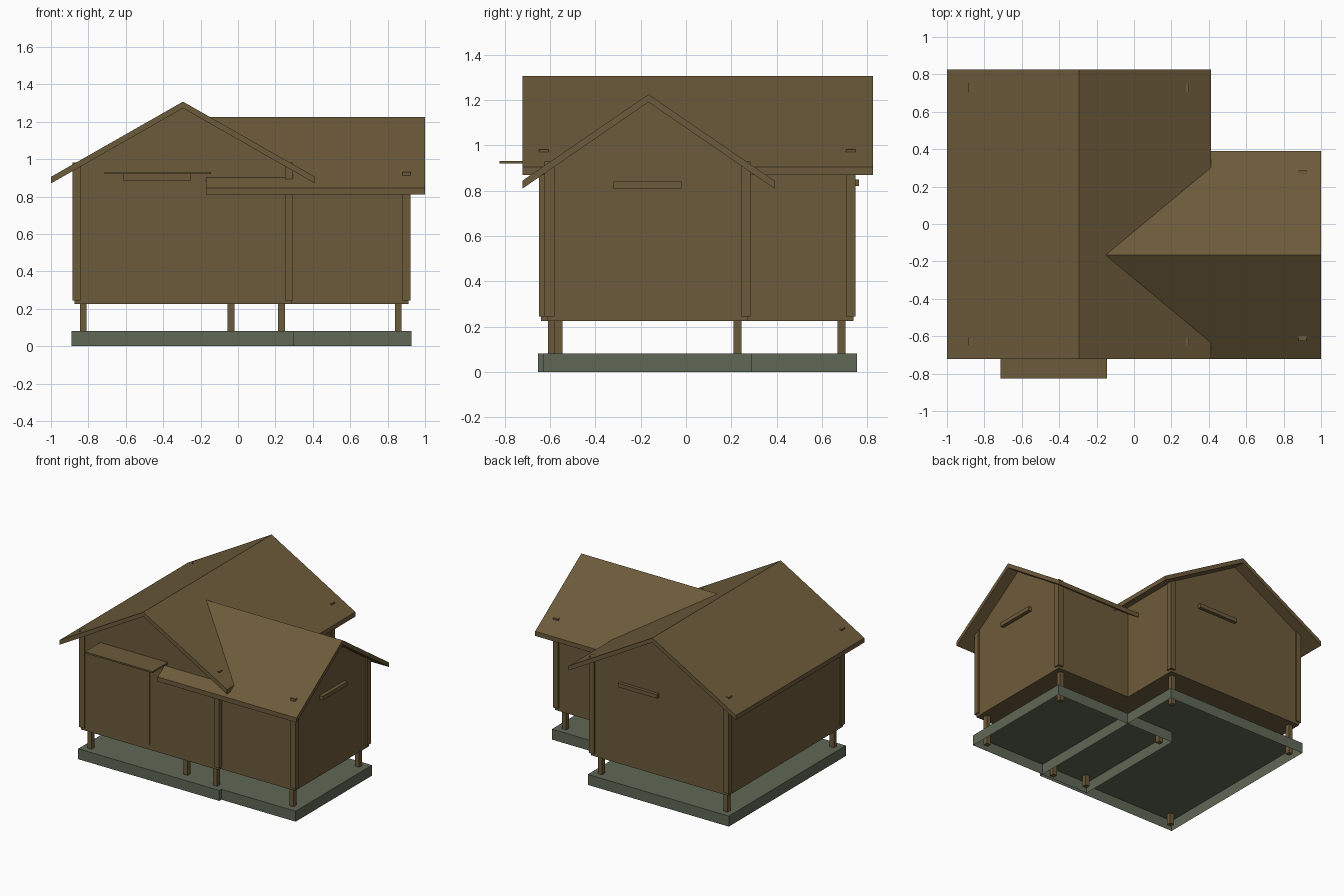
import bpy, bmesh

if "Cube" in bpy.data.objects:
    bpy.data.objects.remove(bpy.data.objects["Cube"], do_unlink=True)


def material(name, rgb):
    m = bpy.data.materials.new(name)
    m.use_nodes = True
    m.diffuse_color = (*rgb, 1)
    m.node_tree.nodes["Principled BSDF"].inputs["Base Color"].default_value = (*rgb, 1)
    return m


wood = material("brown_wood", (0.152, 0.104, 0.043))
stone = material("grey_green_stone", (0.115, 0.139, 0.093))


def prism(name, profile, axis, start, end, mat=wood):
    """Extrude a (u, z) profile along the x or y axis."""
    bm = bmesh.new()

    def ring(t):
        return [bm.verts.new((t, u, z) if axis == "x" else (u, t, z)) for u, z in profile]

    a, b = ring(start), ring(end)
    bm.faces.new(a)
    bm.faces.new(b[::-1])
    for i in range(len(a)):
        j = (i + 1) % len(a)
        bm.faces.new((a[i], b[i], b[j], a[j]))
    bmesh.ops.recalc_face_normals(bm, faces=bm.faces[:])
    me = bpy.data.meshes.new(name)
    bm.to_mesh(me)
    bm.free()
    me.materials.append(mat)
    ob = bpy.data.objects.new(name, me)
    bpy.context.collection.objects.link(ob)
    return ob


def box(name, x, y, z, mat=wood):
    return prism(name, [(x[0], z[0]), (x[1], z[0]), (x[1], z[1]), (x[0], z[1])],
                 "y", y[0], y[1], mat)


def open_bottom(ob):
    bm = bmesh.new()
    bm.from_mesh(ob.data)
    low = [f for f in bm.faces if f.normal.z < -0.9]
    bmesh.ops.delete(bm, geom=low, context="FACES_ONLY")
    bm.to_mesh(ob.data)
    bm.free()


def corners(name, xs, ys, size, z):
    """Four square posts whose outer sides fill the given rectangle."""
    for sx, x in (("right", xs[0]), ("left", xs[1] - size)):
        for sy, y in (("front", ys[0]), ("back", ys[1] - size)):
            box(f"{name}_{sy}_{sx}", (x, x + size), (y, y + size), z)


def house(name, axis, base_x, base_y, wall_x, wall_y, feet_x, feet_y,
          eaves, ridge, along, post_top):
    # Foundation, feet and deck
    open_bottom(box(name + "_foundation", base_x, base_y, (0, 0.08), stone))
    corners(name + "_foot", feet_x, feet_y, 0.035, (0, 0.23))
    inset_x = (wall_x[0] + 0.01, wall_x[1] - 0.01)
    inset_y = (wall_y[0] + 0.01, wall_y[1] - 0.01)
    box(name + "_deck", inset_x, inset_y, (0.225, 0.25))

    # Corner posts rise just through the roof
    corners(name + "_corner_post", wall_x, wall_y, 0.043, (0.245, post_top))

    # Gabled roof with plumb-cut eaves
    (lo, hi), (eave_z, ridge_z), thick = eaves, ridge, 0.035
    mid = (lo + hi) / 2
    prism(name + "_roof", [(lo, eave_z), (mid, ridge_z), (hi, eave_z),
                           (hi, eave_z - thick), (mid, ridge_z - thick), (lo, eave_z - thick)],
          axis, *along)

    # Walls with gables reaching the roof underside
    across, length = (inset_y, inset_x) if axis == "x" else (inset_x, inset_y)
    slope = (ridge_z - eave_z) / (hi - mid)

    def under(u):
        return ridge_z - 0.02 - slope * abs(u - mid)

    a, b = across
    prism(name + "_walls", [(a, 0.25), (b, 0.25), (b, under(b)), (mid, under(mid)), (a, under(a))],
          axis, *length)


house("main", "y", (-0.89, 0.30), (-0.655, 0.755), (-0.885, 0.295), (-0.65, 0.75),
      (-0.845, 0.25), (-0.61, 0.705), (-1.0, 0.412), (0.905, 1.307), (-0.722, 0.827), 0.982)
house("wing", "x", (-0.10, 0.928), (-0.63, 0.29), (-0.09, 0.922), (-0.625, 0.285),
      (-0.055, 0.875), (-0.58, 0.245), (-0.722, 0.39), (0.845, 1.226), (-0.172, 1.0), 0.93)

# Front door with lintel and flat canopy
box("door", (-0.565, -0.295), (-0.645, -0.63), (0.265, 0.875))
box("door_lintel", (-0.615, -0.25), (-0.67, -0.63), (0.885, 0.92))
box("door_canopy", (-0.715, -0.145), (-0.825, -0.63), (0.92, 0.932))

# Gable ledges
box("wing_gable_ledge", (0.90, 0.94), (-0.32, -0.02), (0.81, 0.84))
box("main_gable_ledge", (-0.29, 0.04), (0.73, 0.765), (0.82, 0.85))
